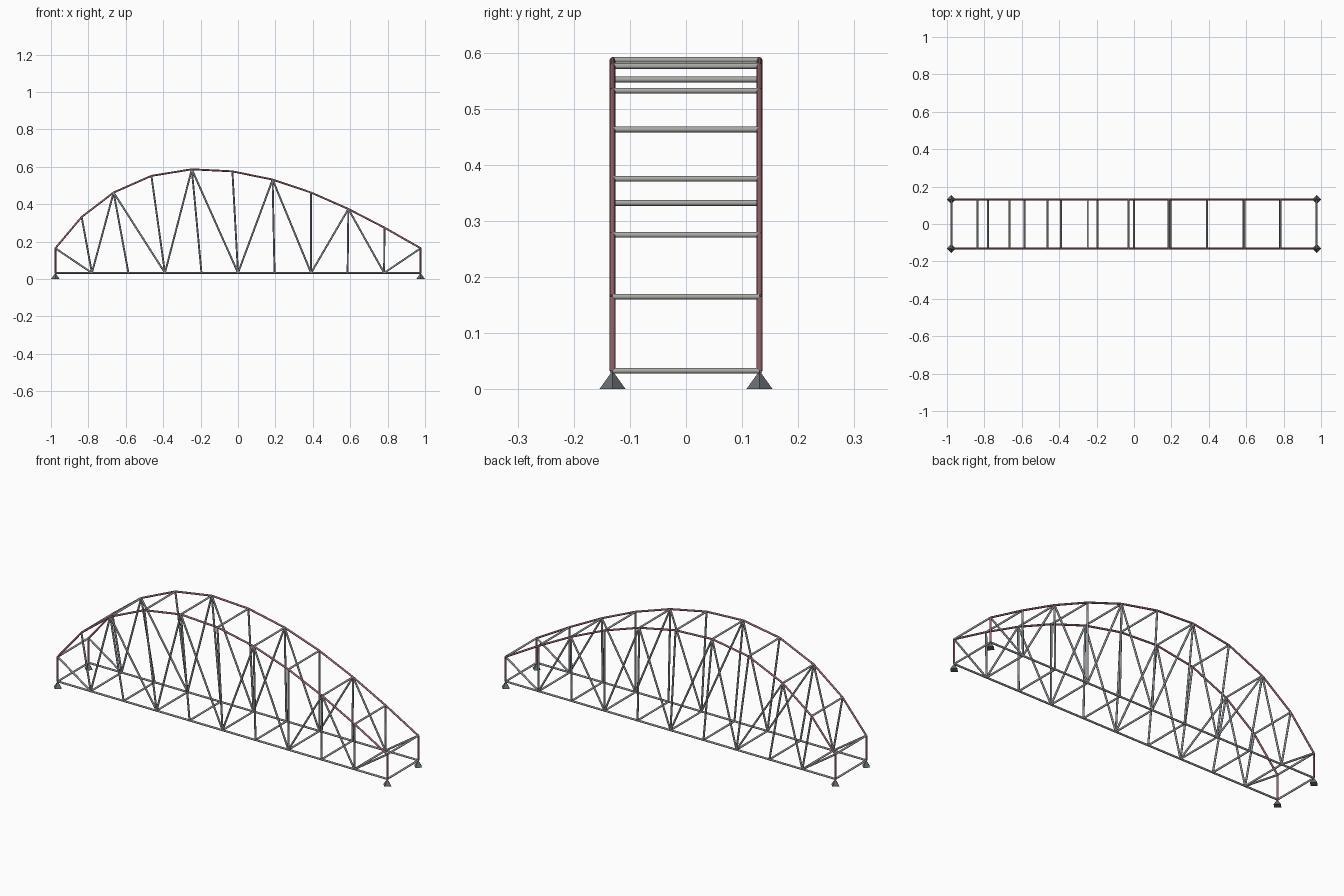
import bpy, bmesh
from mathutils import Vector, Matrix

if "Cube" in bpy.data.objects:
    bpy.data.objects.remove(bpy.data.objects["Cube"])

HALF_W = 0.131      # distance of each truss plane from the centre
ROD = 0.005         # member radius
END_X = 0.9765
Z0 = 0.033

# Node points in the x/z plane
top = [(-END_X, 0.165), (-0.836, 0.332), (-0.665, 0.463), (-0.463, 0.552),
       (-0.247, 0.587), (-0.03, 0.576), (0.185, 0.532), (0.39, 0.463),
       (0.59, 0.375), (0.783, 0.275), (END_X, 0.165)]
bottom = [(-END_X + i * END_X / 5, Z0) for i in range(11)]


def material(name, r, g, b):
    m = bpy.data.materials.new(name)
    m.diffuse_color = (r, g, b, 1)
    m.use_nodes = True
    m.node_tree.nodes["Principled BSDF"].inputs["Base Color"].default_value = m.diffuse_color
    return m


RED = material("dull_red", 0.30, 0.13, 0.15)
STEEL = material("steel", 0.26, 0.28, 0.30)
BEAM = material("beam_grey", 0.40, 0.40, 0.38)
DARK = material("dark_grey", 0.14, 0.155, 0.17)


def at(node, y):
    return Vector((node[0], y, node[1]))


def members(name, pairs, mat):
    """One object made of a round rod for each pair of points."""
    bm = bmesh.new()
    for a, b in pairs:
        d = b - a
        turn = d.to_track_quat('Z', 'Y').to_matrix().to_4x4()
        bmesh.ops.create_cone(bm, cap_ends=True, segments=12, radius1=ROD,
                              radius2=ROD, depth=d.length,
                              matrix=Matrix.Translation((a + b) / 2) @ turn)
    for f in bm.faces:
        f.smooth = len(f.verts) == 4
    for e in bm.edges:
        e.smooth = all(f.smooth for f in e.link_faces)
    mesh = bpy.data.meshes.new(name)
    bm.to_mesh(mesh)
    bm.free()
    mesh.materials.append(mat)
    ob = bpy.data.objects.new(name, mesh)
    bpy.context.collection.objects.link(ob)
    return ob


# Two side trusses
for side, y in (("front", -HALF_W), ("back", HALF_W)):
    t = [at(n, y) for n in top]
    b = [at(n, y) for n in bottom]
    members(side + "_top_chord", list(zip(t, t[1:])), RED)
    members(side + "_end_posts", [(t[0], b[0]), (t[10], b[10])], RED)
    members(side + "_bottom_chord", list(zip(b, b[1:])), STEEL)
    members(side + "_posts", list(zip(t, b))[1:-1], STEEL)
    # Zigzag: even nodes on top, odd nodes at the bottom
    zigzag = [t[i] if i % 2 == 0 else b[i] for i in range(11)]
    members(side + "_diagonals", list(zip(zigzag, zigzag[1:])), STEEL)

# Cross beams joining the two trusses
for name, nodes in (("top_cross_beams", top), ("deck_cross_beams", bottom)):
    members(name, [(at(n, -HALF_W), at(n, HALF_W)) for n in nodes], BEAM)

# Pyramid bearings under the four corners
for x, ex in ((-END_X, "left"), (END_X, "right")):
    for y, ey in ((-HALF_W, "front"), (HALF_W, "back")):
        bpy.ops.mesh.primitive_cone_add(vertices=4, radius1=0.0235, depth=Z0,
                                        location=(x, y, Z0 / 2))
        bearing = bpy.context.object
        bearing.name = f"{ey}_{ex}_bearing"
        bearing.data.materials.append(DARK)
